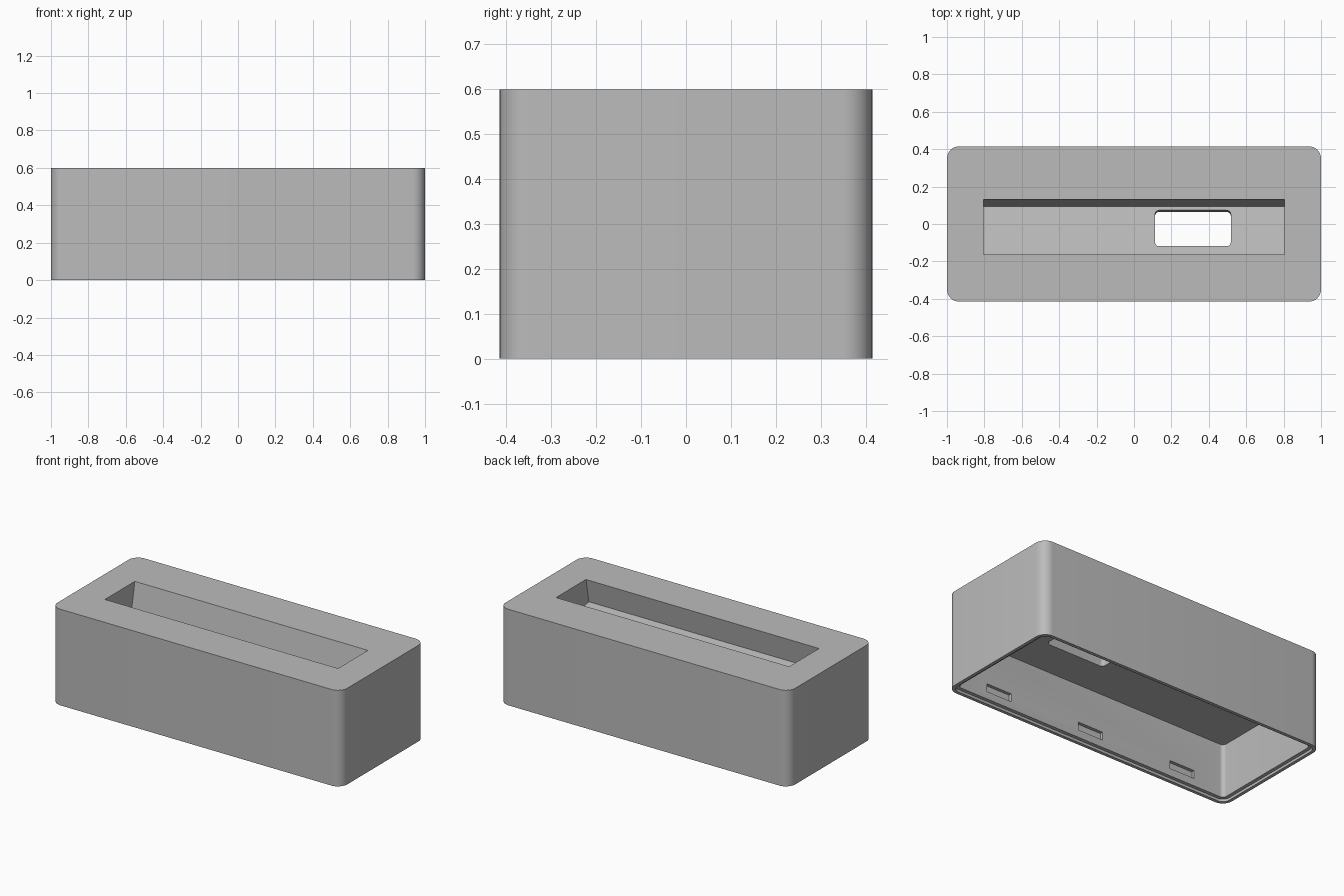
import bpy, bmesh, math
from mathutils import Matrix, Vector

old = bpy.data.objects.get("Cube")
if old:
    bpy.data.objects.remove(old, do_unlink=True)

LENGTH, DEPTH, HEIGHT = 2.0, 0.83, 0.6
WALL, LIP, LIP_HEIGHT = 0.042, 0.02, 0.016
CEILING = 0.35
TILT = 0.19                      # slope of the leaning slot
ANGLE = math.atan(TILT)

grey = bpy.data.materials.new("plain_grey")
grey.use_nodes = True
colour = (0.5, 0.5, 0.5, 1)
grey.diffuse_color = colour
grey.node_tree.nodes["Principled BSDF"].inputs["Base Color"].default_value = colour


def add_object(name, bm):
    bmesh.ops.recalc_face_normals(bm, faces=bm.faces)
    mesh = bpy.data.meshes.new(name)
    bm.to_mesh(mesh)
    bm.free()
    mesh.materials.append(grey)
    obj = bpy.data.objects.new(name, mesh)
    bpy.context.collection.objects.link(obj)
    return obj


def rounded_block(name, size, centre, radius=0, turn=0):
    """Box with rounded upright edges, optionally tipped about x."""
    bm = bmesh.new()
    bmesh.ops.create_cube(bm, size=1)
    bmesh.ops.scale(bm, vec=size, verts=bm.verts)
    if radius:
        upright = [e for e in bm.edges
                   if abs(e.verts[0].co.z - e.verts[1].co.z) > 0.001]
        bmesh.ops.bevel(bm, geom=upright, offset=radius, segments=10,
                        profile=0.5, affect='EDGES')
    bm.transform(Matrix.Translation(centre) @ Matrix.Rotation(turn, 4, 'X'))
    return add_object(name, bm)


def cut(target, cutter):
    cutter.hide_render = True
    mod = target.modifiers.new("cut", 'BOOLEAN')
    mod.operation = 'DIFFERENCE'
    mod.solver = 'EXACT'
    mod.object = cutter
    bpy.context.view_layer.objects.active = target
    bpy.ops.object.modifier_apply(modifier=mod.name)
    bpy.data.objects.remove(cutter, do_unlink=True)


# Outer shell
body = rounded_block("dock_body", (LENGTH, DEPTH, HEIGHT), (0, 0, HEIGHT / 2), 0.065)

# Hollow underside, with a shallow step for a base plate
cut(body, rounded_block("cavity", (LENGTH - 2 * WALL, DEPTH - 2 * WALL, 2 * CEILING),
                        (0, 0, 0), 0.025))
cut(body, rounded_block("base_step", (LENGTH - 2 * LIP, DEPTH - 2 * LIP, 2 * LIP_HEIGHT),
                        (0, 0, 0), 0.045))

# Leaning slot in the top
back_top, front_top, back_depth, front_depth, over = 0.132, -0.163, 0.205, 0.15, 0.1
profile = [(back_top + over * TILT, HEIGHT + over),
           (back_top - back_depth * TILT, HEIGHT - back_depth),
           (front_top - front_depth * TILT, HEIGHT - front_depth),
           (front_top + over * TILT, HEIGHT + over)]
bm = bmesh.new()
face = bm.faces.new([bm.verts.new((-0.805, y, z)) for y, z in profile])
side = bmesh.ops.extrude_face_region(bm, geom=[face])
bmesh.ops.translate(bm, vec=Vector((1.61, 0, 0)),
                    verts=[g for g in side["geom"] if isinstance(g, bmesh.types.BMVert)])
cut(body, add_object("slot", bm))

# Rounded opening through the slot floor
cut(body, rounded_block("opening", (0.405, 0.196, 0.2), (0.315, -0.026, 0.4),
                        0.022, -ANGLE))

# Catch recesses inside the front and back walls
for sign in (-1, 1):
    for x in (-0.66, 0, 0.66):
        cut(body, rounded_block("catch", (0.175, 0.04, 0.05),
                                (x, sign * (DEPTH / 2 - WALL), 0.088)))

# Smooth corners with sharp edges kept
bpy.ops.object.select_all(action='DESELECT')
body.select_set(True)
bpy.context.view_layer.objects.active = body
bpy.ops.object.shade_smooth_by_angle(angle=math.radians(30))
